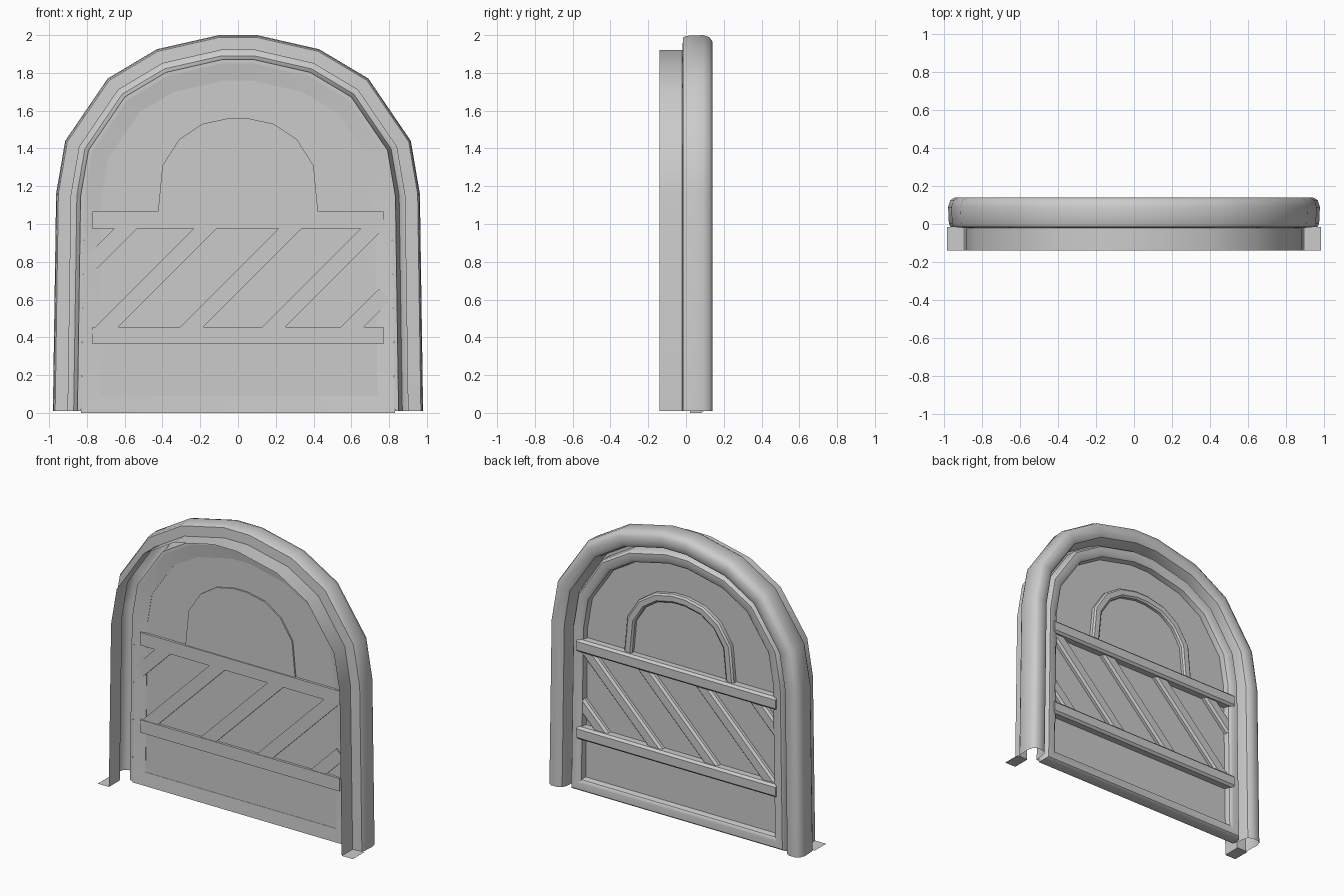
import bpy, bmesh, math
from mathutils import Vector, Matrix

cube = bpy.data.objects.get("Cube")
if cube:
    bpy.data.objects.remove(cube, do_unlink=True)

grey = bpy.data.materials.new("plain_grey")
grey.use_nodes = True
grey.diffuse_color = (0.6, 0.6, 0.6, 1)
grey.node_tree.nodes["Principled BSDF"].inputs["Base Color"].default_value = (0.6, 0.6, 0.6, 1)


def finish(name, bm, bevel=0):
    bmesh.ops.recalc_face_normals(bm, faces=bm.faces)
    mesh = bpy.data.meshes.new(name)
    bm.to_mesh(mesh)
    bm.free()
    mesh.materials.append(grey)
    obj = bpy.data.objects.new(name, mesh)
    bpy.context.collection.objects.link(obj)
    if bevel:
        mod = obj.modifiers.new("soft_edges", "BEVEL")
        mod.width = bevel
    bpy.ops.object.select_all(action="DESELECT")
    obj.select_set(True)
    bpy.context.view_layer.objects.active = obj
    bpy.ops.object.shade_smooth_by_angle(angle=math.radians(38))
    return obj


def mirrored(half):
    """Complete an arch given from its right foot up to the crown."""
    return [Vector(p) for p in half] + [Vector((-x, z)) for x, z in reversed(half)]


def inset(path, dist, closed=False):
    """Move a counter-clockwise path inwards with mitred corners."""
    n, out = len(path), []
    for i, p in enumerate(path):
        if not closed and i in (0, n - 1):
            out.append(p + Vector((-dist if i == 0 else dist, 0)))
            continue
        a = (p - path[i - 1]).normalized()
        b = (path[(i + 1) % n] - p).normalized()
        na, nb = Vector((-a.y, a.x)), Vector((-b.y, b.x))
        out.append(p + (na + nb) * dist / (1 + na.dot(nb)))
    return out


def sweep(name, path, profile, closed=False, closed_profile=False):
    """Sweep (inset, depth) profile points along a path."""
    bm = bmesh.new()
    rows = [[bm.verts.new((p.x, y, p.y)) for p in inset(path, d, closed)] for d, y in profile]
    pairs = list(zip(rows, rows[1:])) + ([(rows[-1], rows[0])] if closed_profile else [])
    n = len(path)
    for r, s in pairs:
        for i in range(n if closed else n - 1):
            j = (i + 1) % n
            bm.faces.new((r[i], r[j], s[j], s[i]))
    return finish(name, bm)


def plate(name, path, y0, y1):
    """Extrude a flat outline between two depths."""
    bm = bmesh.new()
    face = bm.faces.new([bm.verts.new((p.x, y0, p.y)) for p in path])
    ext = bmesh.ops.extrude_face_region(bm, geom=[face])
    moved = [v for v in ext["geom"] if isinstance(v, bmesh.types.BMVert)]
    bmesh.ops.translate(bm, verts=moved, vec=(0, y1 - y0, 0))
    return finish(name, bm)


def bar(name, start, end, width, y0, y1, bevel=0.01):
    """Straight board between two points of the door plane."""
    a, b = Vector(start), Vector(end)
    d, mid = b - a, (a + b) / 2
    bm = bmesh.new()
    bmesh.ops.create_cube(bm, size=1)
    bmesh.ops.scale(bm, verts=bm.verts, vec=(d.length, y1 - y0, width))
    turn = Matrix.Rotation(-math.atan2(d.y, d.x), 4, "Y")
    place = Matrix.Translation((mid.x, (y0 + y1) / 2, mid.y))
    bmesh.ops.transform(bm, verts=bm.verts, matrix=place @ turn)
    back = [e for e in bm.edges if all(v.co.y > (y0 + y1) / 2 for v in e.verts)
            and e.calc_length() > width * 1.5]
    bmesh.ops.bevel(bm, geom=back, offset=bevel, segments=1, affect="EDGES")
    return finish(name, bm)


# Hollow rounded surround with a thin sleeve projecting forwards
arch = mirrored([(.98, .01), (.963, 1.16), (.915, 1.44), (.69, 1.77), (.43, 1.925), (.10, 2.0)])
sweep("door_surround", arch, [
    (.08, -.14), (.08, -.02), (.012, -.015), (.004, 0), (0, .09), (.012, .125), (.035, .14),
    (.085, .14), (.11, .125), (.122, .09), (.13, .02), (.15, .02)])

# Small flat feet beside the sleeve
for side, label in ((1, "left"), (-1, "right")):
    bm = bmesh.new()
    corners = [(.90, -.14), (.985, -.14), (.985, -.015), (.90, -.015)]
    bm.faces.new([bm.verts.new((side * x, y, .01)) for x, y in corners])
    finish(label + "_foot", bm)

# Door rim and its inner panel
door = inset(arch, .15)
door[0].y = door[-1].y = 0
sweep("door_rim", door, [(0, .02), (0, .08), (.015, .1), (.06, .1), (.08, .085), (.09, .045), (.09, .033)],
      closed=True, closed_profile=True)
panel = inset(door, .088, closed=True)
plate("door_panel", panel, .035, .05)

# Arched window pane with a raised border on the back
window = mirrored([(.43, 1.0), (.40, 1.31), (.31, 1.45), (.19, 1.53), (.05, 1.56)])
plate("window_pane", window, .025, .055)
sweep("window_border", window, [(0, .03), (0, .075), (.012, .085), (.048, .085), (.06, .075), (.06, .03)])

# Horizontal rails
for z, label in ((.41, "lower"), (1.02, "upper")):
    bar(label + "_rail", (-.77, z), (.77, z), .09, .018, .11, .015)

# Slanting braces, cut off by the rails or the door sides
for i, c in enumerate((1.57, 1.15, .70, .265, -.15)):
    low = max(.40, -.775 + c)
    high = min(1.03, .775 + c)
    bar("brace_%d" % (i + 1), (low - c, low), (high - c, high), .085, .022, .085, .014)
